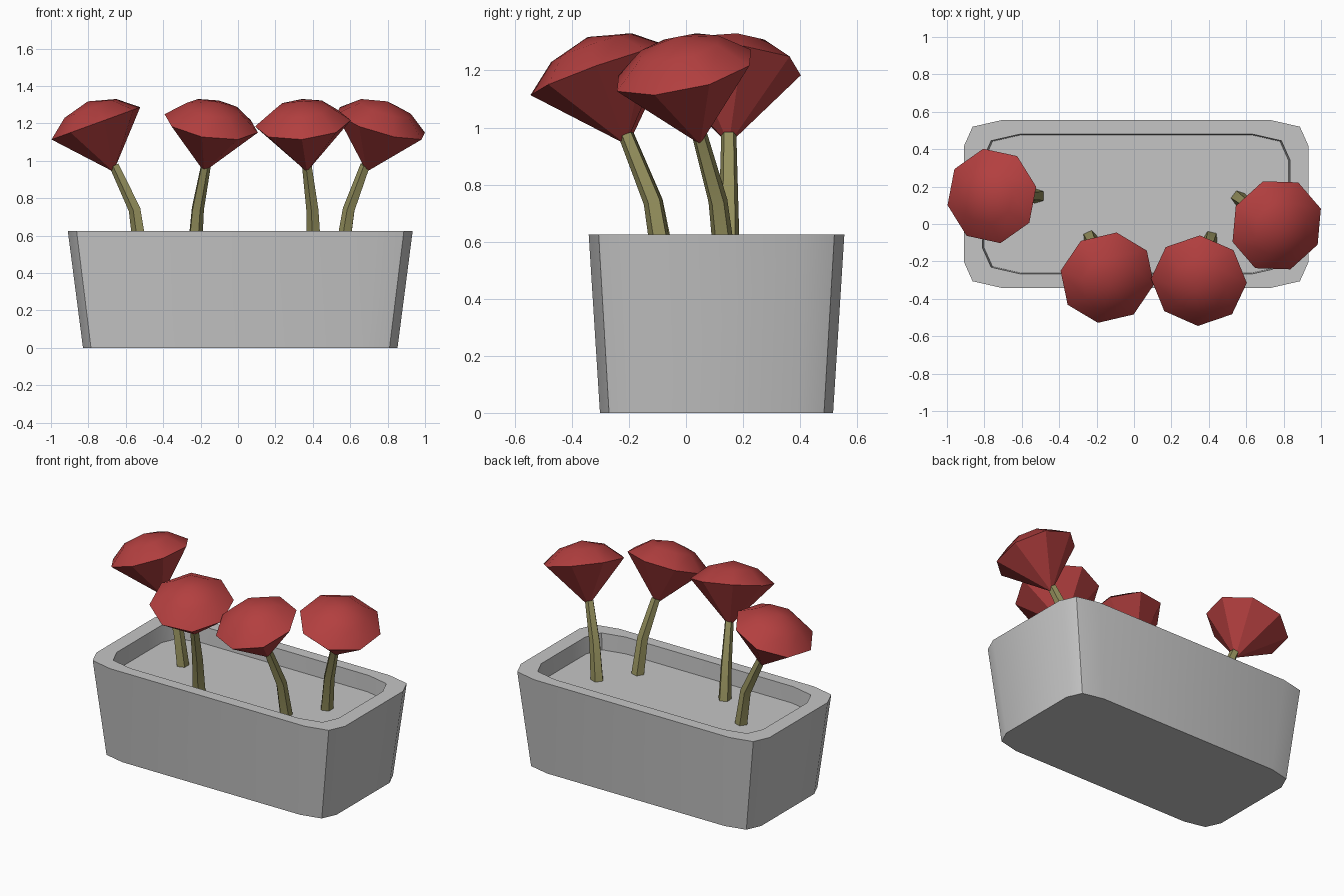
import bpy, bmesh, math
from mathutils import Vector, Quaternion

if "Cube" in bpy.data.objects:
    bpy.data.objects.remove(bpy.data.objects["Cube"])


def material(name, rgb):
    m = bpy.data.materials.new(name)
    m.diffuse_color = (*rgb, 1)
    m.use_nodes = True
    m.node_tree.nodes["Principled BSDF"].inputs["Base Color"].default_value = m.diffuse_color
    return m


GREY = material("stone grey", (0.56, 0.56, 0.56))
OLIVE = material("olive stem", (0.30, 0.28, 0.11))
RED = material("petal red", (0.45, 0.05, 0.05))


def loft(name, rings, mat, angle=30):
    """Skin a list of rings; a ring of one point becomes a tip, other ends are capped."""
    bm = bmesh.new()
    loops = [[bm.verts.new(p) for p in r] for r in rings]
    for a, b in zip(loops, loops[1:]):
        n = max(len(a), len(b))
        for i in range(n):
            j = (i + 1) % n
            if len(a) == 1:
                bm.faces.new((a[0], b[j], b[i]))
            elif len(b) == 1:
                bm.faces.new((a[i], a[j], b[0]))
            else:
                bm.faces.new((a[i], a[j], b[j], b[i]))
    if len(loops[0]) > 2:
        bm.faces.new(loops[0][::-1])
    if len(loops[-1]) > 2:
        bm.faces.new(loops[-1])
    bmesh.ops.recalc_face_normals(bm, faces=bm.faces)
    me = bpy.data.meshes.new(name)
    bm.to_mesh(me)
    bm.free()
    me.materials.append(mat)
    ob = bpy.data.objects.new(name, me)
    bpy.context.collection.objects.link(ob)
    bpy.ops.object.select_all(action='DESELECT')
    ob.select_set(True)
    bpy.context.view_layer.objects.active = ob
    bpy.ops.object.shade_smooth_by_angle(angle=math.radians(angle))
    return ob


def box_ring(hx, hy, z, k=1.0):
    """Rectangle with two-step corners, counter-clockwise, about the planter centre."""
    q = [(hx, hy - 0.14), (hx - 0.047, hy - 0.035), (hx - 0.2, hy)]
    pts = (q + [(-x, y) for x, y in q[::-1]]
           + [(-x, -y) for x, y in q] + [(x, -y) for x, y in q[::-1]])
    return [(0.012 + x * k, 0.107 + y * k, z) for x, y in pts]


def circle(centre, axis, r, n, phase=0.0, u=None):
    """Ring of n points around an axis."""
    axis = axis.normalized()
    u = u or Vector((1, 0, 0))
    u = (u - axis * u.dot(axis)).normalized()
    v = axis.cross(u)
    return [centre + u * r * math.cos(phase + 2 * math.pi * i / n)
            + v * r * math.sin(phase + 2 * math.pi * i / n) for i in range(n)]


# Tapered planter: outer wall, rim, inner wall and soil level
loft("planter", [box_ring(0.922, 0.448, 0, 0.912),
                 box_ring(0.922, 0.448, 0.625),
                 box_ring(0.823, 0.373, 0.625),
                 box_ring(0.823, 0.373, 0.515, 0.99)], GREY)

# Flowers: stem base, bend and tip in plan, head centre, lean direction in degrees
FLOWERS = [
    ((-0.515, 0.15), (-0.55, 0.15), (-0.66, 0.15), (-0.76, 0.15), 180),
    ((-0.235, -0.072), (-0.217, -0.115), (-0.173, -0.21), (-0.143, -0.287), -66),
    ((0.41, -0.075), (0.40, -0.115), (0.37, -0.21), (0.347, -0.303), -103),
    ((0.558, 0.14), (0.595, 0.112), (0.682, 0.047), (0.763, -0.007), -37),
]
TILT = math.radians(20)

for k, (base, bend, tip, head, deg) in enumerate(FLOWERS, 1):
    lean = Vector((math.cos(math.radians(deg)), math.sin(math.radians(deg)), 0))
    up = Vector((0, 0, 1))
    axis = up * math.cos(TILT) + lean * math.sin(TILT)

    # Bent stem
    p = [Vector((*base, 0.50)), Vector((*bend, 0.74)), Vector((*tip, 0.975))]
    loft(f"stem_{k}", [circle(p[0], up, 0.042, 5, 0, lean),
                       circle(p[1], p[2] - p[0], 0.035, 5, 0, lean),
                       circle(p[2], p[2] - p[1], 0.028, 5, 0, lean)], OLIVE)

    # Eight-sided bloom: cone below, shallow dome above
    c = Vector((*head, 1.2))
    ph = math.radians(11)
    loft(f"bloom_{k}", [[c - axis * 0.275],
                        circle(c, axis, 0.257, 8, ph, lean),
                        circle(c + axis * 0.085, axis, 0.15, 8, ph, lean),
                        [c + axis * 0.125]], RED)
